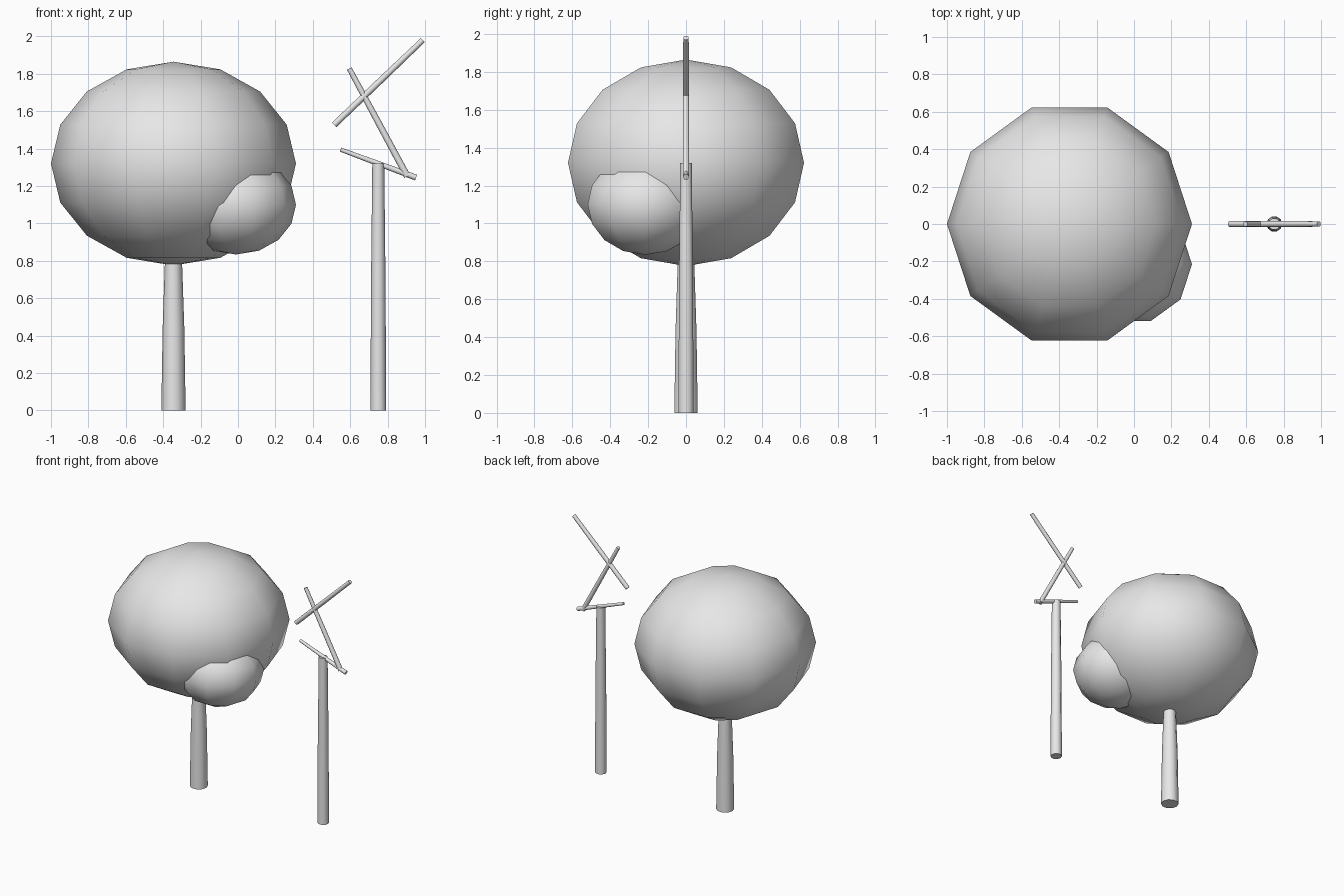
import bpy
import bmesh
import math
from mathutils import Matrix, Vector

cube = bpy.data.objects.get("Cube")
if cube:
    bpy.data.objects.remove(cube, do_unlink=True)

SIDES = 10

grey = bpy.data.materials.new("plain grey")
grey.use_nodes = True
grey.diffuse_color = (0.8, 0.8, 0.8, 1)
for node in grey.node_tree.nodes:
    if node.type == 'BSDF_PRINCIPLED':
        node.inputs["Base Color"].default_value = (0.8, 0.8, 0.8, 1)


def finish(name, bm, sharp_angle):
    """Turn a bmesh into a shaded object."""
    bmesh.ops.recalc_face_normals(bm, faces=bm.faces)
    for face in bm.faces:
        face.smooth = True
    for edge in bm.edges:
        edge.smooth = edge.calc_face_angle(0) < math.radians(sharp_angle)
    mesh = bpy.data.meshes.new(name)
    bm.to_mesh(mesh)
    bm.free()
    mesh.materials.append(grey)
    obj = bpy.data.objects.new(name, mesh)
    bpy.context.collection.objects.link(obj)
    return obj


def foliage(name, center, radius, height):
    """Low-poly squashed ball with a corner pointing along x."""
    bm = bmesh.new()
    bmesh.ops.create_uvsphere(bm, u_segments=SIDES, v_segments=8, radius=1,
                              matrix=Matrix.Rotation(math.pi / 2, 4, 'Z'))
    bmesh.ops.scale(bm, vec=(radius, radius, height), verts=bm.verts)
    bmesh.ops.translate(bm, vec=center, verts=bm.verts)
    return finish(name, bm, 180)


def post(name, base, tip, radii):
    """Capped tapering post with evenly spaced rings from base to tip."""
    base, tip = Vector(base), Vector(tip)
    axis = (tip - base).normalized()
    across = Vector((0, 1, 0))
    side = across.cross(axis)
    bm = bmesh.new()
    rings = []
    for i, r in enumerate(radii):
        center = base.lerp(tip, i / (len(radii) - 1))
        angles = [2 * math.pi * k / SIDES for k in range(SIDES)]
        rings.append([bm.verts.new(center + r * (side * math.cos(a) + across * math.sin(a)))
                      for a in angles])
    for low, high in zip(rings, rings[1:]):
        for k in range(SIDES):
            n = (k + 1) % SIDES
            bm.faces.new((low[k], low[n], high[n], high[k]))
    bm.faces.new(rings[0])
    bm.faces.new(rings[-1])
    return finish(name, bm, 50)


# Leafy tree
foliage("crown", (-0.345, 0, 1.32), 0.655, 0.545)
foliage("side_foliage", (-0.01, -0.215, 1.10), 0.32, 0.266)
post("leafy_tree_trunk", (-0.345, 0, 0), (-0.345, 0, 0.88), (0.065, 0.058, 0.043))

# Bare tree: trunk with three crossing branches
post("bare_tree_trunk", (0.75, 0, 0), (0.75, 0, 1.32), (0.042, 0.039, 0.032))
post("lower_branch", (0.952, 0, 1.245), (0.548, 0, 1.395), (0.016, 0.014, 0.011))
post("middle_branch", (0.905, 0, 1.252), (0.595, 0, 1.828), (0.018, 0.017, 0.014))
post("upper_branch", (0.514, 0, 1.527), (0.988, 0, 1.98), (0.017, 0.017, 0.015))
